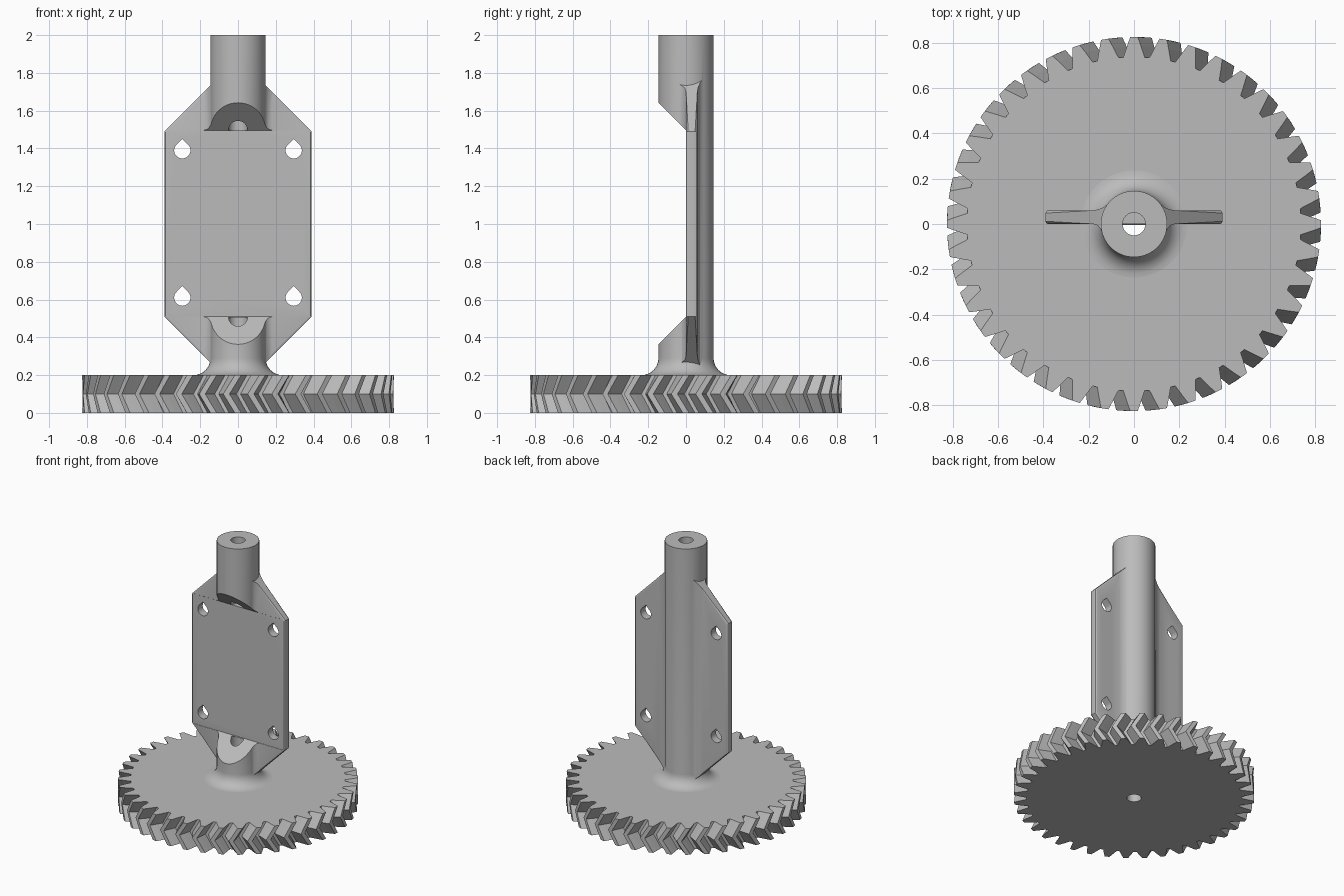
import bpy, bmesh
from math import sin, cos, pi
from mathutils import Vector

if "Cube" in bpy.data.objects:
    bpy.data.objects.remove(bpy.data.objects["Cube"])

grey = bpy.data.materials.new("plain grey")
grey.use_nodes = True
colour = (0.5, 0.5, 0.5, 1)
grey.diffuse_color = colour
grey.node_tree.nodes["Principled BSDF"].inputs["Base Color"].default_value = colour


def make_object(name, bm):
    bmesh.ops.recalc_face_normals(bm, faces=bm.faces)
    mesh = bpy.data.meshes.new(name)
    bm.to_mesh(mesh)
    bm.free()
    mesh.materials.append(grey)
    obj = bpy.data.objects.new(name, mesh)
    bpy.context.collection.objects.link(obj)
    return obj


def loft(rings):
    """Closed solid through rings with equal point counts."""
    bm = bmesh.new()
    loops = [[bm.verts.new(p) for p in ring] for ring in rings]
    n = len(loops[0])
    for low, high in zip(loops, loops[1:]):
        for i in range(n):
            j = (i + 1) % n
            bm.faces.new((low[i], low[j], high[j], high[i]))
    bm.faces.new(loops[0][::-1])
    bm.faces.new(loops[-1])
    return bm


def circle(r, z, n=72):
    return [(r * cos(2 * pi * i / n), r * sin(2 * pi * i / n), z) for i in range(n)]


def combine(target, tools):
    """Run booleans on the target, then drop the tools."""
    for tool, operation in tools:
        tool.hide_render = True
        mod = target.modifiers.new(tool.name, "BOOLEAN")
        mod.operation = operation
        mod.solver = "EXACT"
        mod.object = tool
    bpy.context.view_layer.update()
    graph = bpy.context.evaluated_depsgraph_get()
    result = bpy.data.meshes.new_from_object(target.evaluated_get(graph))
    target.modifiers.clear()
    target.data = result
    for tool, _ in tools:
        bpy.data.objects.remove(tool)


# Herringbone gear: three tooth outlines, the middle one turned
TEETH, TWIST, HEIGHT = 40, 0.075, 0.2
HALF_TOOTH = [(0.737, 0.064), (0.786, 0.039), (0.825, 0.02)]


def gear_ring(z, turn):
    ring = []
    for t in range(TEETH):
        mid = 2 * pi * t / TEETH + turn
        sides = [(r, mid - a) for r, a in HALF_TOOTH]
        sides += [(r, mid + a) for r, a in reversed(HALF_TOOTH)]
        ring += [(r * cos(a), r * sin(a), z) for r, a in sides]
    return ring


gear = make_object("herringbone_gear", loft([
    gear_ring(0, 0), gear_ring(HEIGHT / 2, -TWIST), gear_ring(HEIGHT, 0)]))
gear_bore = make_object("gear_bore", loft([circle(0.05, -0.1), circle(0.05, 0.4)]))
combine(gear, [(gear_bore, "DIFFERENCE")])

# Hub shaft with a curved foot
R, FOOT = 0.146, 0.09
rings = [circle(R + FOOT, 0.15)]
for i in range(9):
    a = pi / 2 * i / 8
    rings.append(circle(R + FOOT - FOOT * sin(a), HEIGHT + FOOT - FOOT * cos(a)))
rings.append(circle(R, 2))
shaft = make_object("shaft_and_plate", loft(rings))

# Mounting plate: cross-section with fillets to the shaft, then sloped ends
side = [(0.138, -0.042), (0.147, -0.022), (0.16, -0.007), (0.18, 0), (0.39, 0),
        (0.39, 0.06), (0.18, 0.06), (0.155, 0.065), (0.132, 0.075), (0.115, 0.088)]
section = side + [(-x, y) for x, y in reversed(side)]
bm = loft([[(x, y, z) for x, y in section] for z in (0.05, 1.95)])
for sx in (-1, 1):
    for z, sz in ((1.88, 1), (0.12, -1)):
        bmesh.ops.bisect_plane(bm, geom=bm.verts[:] + bm.edges[:] + bm.faces[:],
                               plane_co=(0, 0, z), plane_no=(sx, 0, sz), clear_outer=True)
        bmesh.ops.holes_fill(bm, edges=[e for e in bm.edges if e.is_boundary])
bmesh.ops.recalc_face_normals(bm, faces=bm.faces)
bm.normal_update()


def is_rim(edge):
    if len(edge.link_faces) != 2 or min(abs(v.co.x) for v in edge.verts) < 0.17:
        return False
    flat = [abs(f.normal.y) > 0.9 for f in edge.link_faces]
    return flat[0] != flat[1]


bmesh.ops.bevel(bm, geom=[e for e in bm.edges if is_rim(e)], offset=0.012,
                segments=3, profile=0.5, affect="EDGES")
plate = make_object("plate", bm)

# Front recess with sloped ends, and the two bores
recess_outline = [(0.001, 0.51), (0.001, 1.495), (-0.3, 1.796), (-0.3, 0.209)]
recess = make_object("recess", loft(
    [[(x, y, z) for y, z in recess_outline] for x in (-0.5, 0.5)]))
tools = [(plate, "UNION"), (recess, "DIFFERENCE")]
for low, high in ((0.1, 0.505), (1.495, 2.1)):
    bore = make_object("bore", loft([circle(0.05, low), circle(0.05, high)]))
    tools.append((bore, "DIFFERENCE"))

# Teardrop screw holes
HOLE = 0.043
drop = [Vector((0, HOLE * 2 ** 0.5))]
for i in range(25):
    a = pi * 0.75 + 1.5 * pi * i / 24
    drop.append(Vector((HOLE * cos(a), HOLE * sin(a))))
for x in (-0.295, 0.295):
    for z in (0.61, 1.39):
        hole = make_object("screw_hole", loft(
            [[(x + p.x, y, z + p.y) for p in drop] for y in (-0.1, 0.2)]))
        tools.append((hole, "DIFFERENCE"))
combine(shaft, tools)

# Smooth the round surfaces, keep sharp edges
bpy.ops.object.select_all(action="DESELECT")
shaft.select_set(True)
bpy.context.view_layer.objects.active = shaft
bpy.ops.object.shade_smooth_by_angle(angle=pi / 6)
